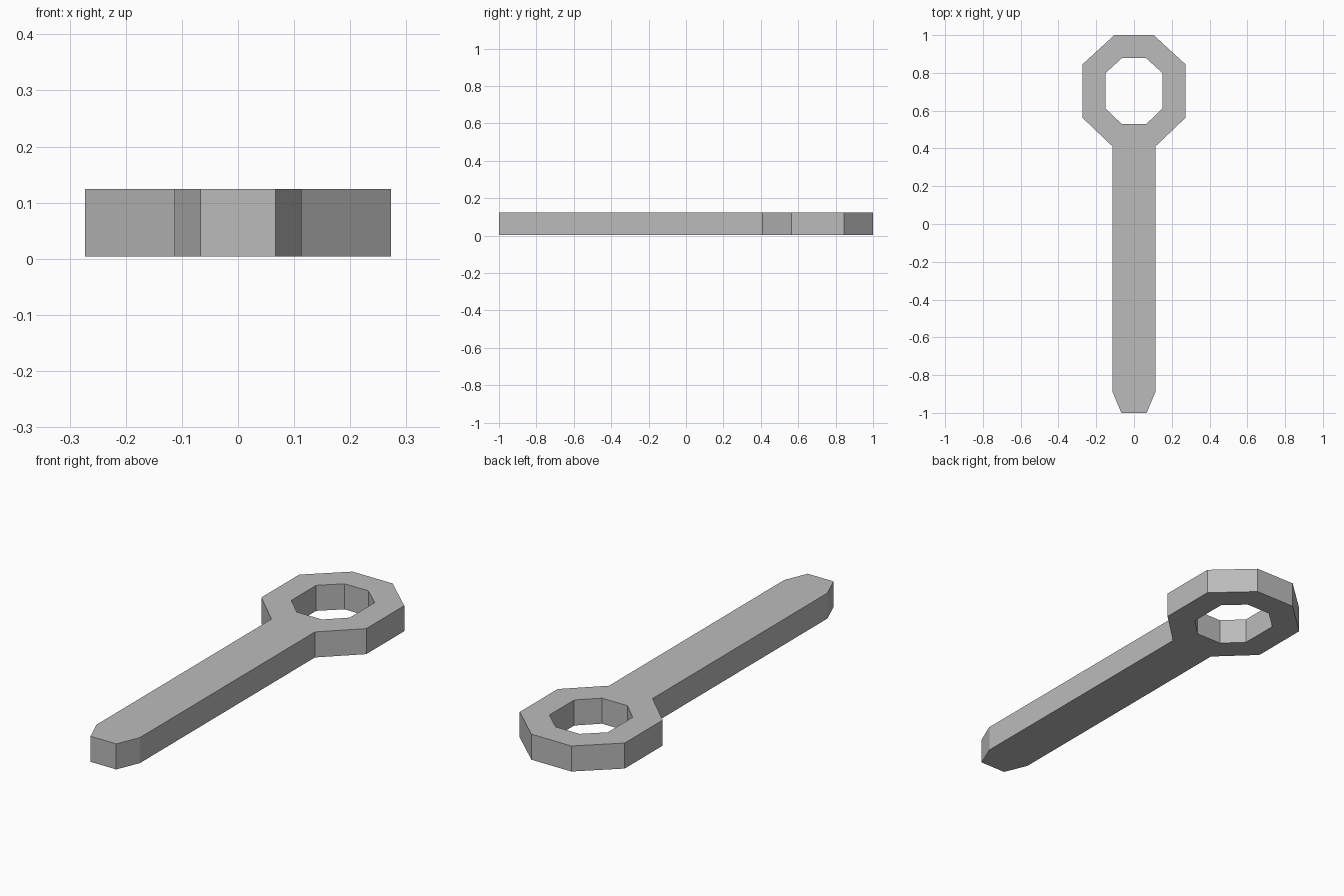
import bpy
import bmesh

BOTTOM, TOP = 0.004, 0.124

old = bpy.data.objects.get("Cube")
if old:
    bpy.data.objects.remove(old, do_unlink=True)

# Plain grey metal
grey = bpy.data.materials.new("grey_metal")
grey.use_nodes = True
colour = (0.5, 0.5, 0.5, 1.0)
grey.diffuse_color = colour
grey.node_tree.nodes["Principled BSDF"].inputs["Base Color"].default_value = colour


def mirrored_loop(bm, right_side):
    """Closed loop from its +x half, listed back to front."""
    points = right_side + [(-x, y) for x, y in reversed(right_side)]
    return [bm.verts.new((x, y, BOTTOM)) for x, y in points]


bm = bmesh.new()

# Eight-sided ring head
outer = mirrored_loop(bm, [(0.104, 1.0), (0.273, 0.845), (0.273, 0.563), (0.113, 0.41)])
inner = mirrored_loop(bm, [(0.062, 0.88), (0.152, 0.798), (0.152, 0.613), (0.066, 0.53)])
for i in range(len(outer)):
    j = (i + 1) % len(outer)
    bm.faces.new((outer[i], outer[j], inner[j], inner[i]))

# Straight shank with a tapered tip, joined to the front edge of the ring
tip = mirrored_loop(bm, [(0.113, -0.89), (0.067, -1.0)])
bm.faces.new([outer[4], outer[3]] + tip)

# Give the flat outline its thickness
result = bmesh.ops.extrude_face_region(bm, geom=bm.faces[:], use_keep_orig=True)
raised = [g for g in result["geom"] if isinstance(g, bmesh.types.BMVert)]
bmesh.ops.translate(bm, verts=raised, vec=(0, 0, TOP - BOTTOM))
bmesh.ops.recalc_face_normals(bm, faces=bm.faces[:])

# Merge the coplanar seams so that each flat side is a clean face
bmesh.ops.dissolve_limit(bm, angle_limit=0.01, verts=bm.verts[:], edges=bm.edges[:])

mesh = bpy.data.meshes.new("ring_handle_bar")
bm.to_mesh(mesh)
bm.free()
mesh.materials.append(grey)
bar = bpy.data.objects.new("ring_handle_bar", mesh)
bpy.context.collection.objects.link(bar)
